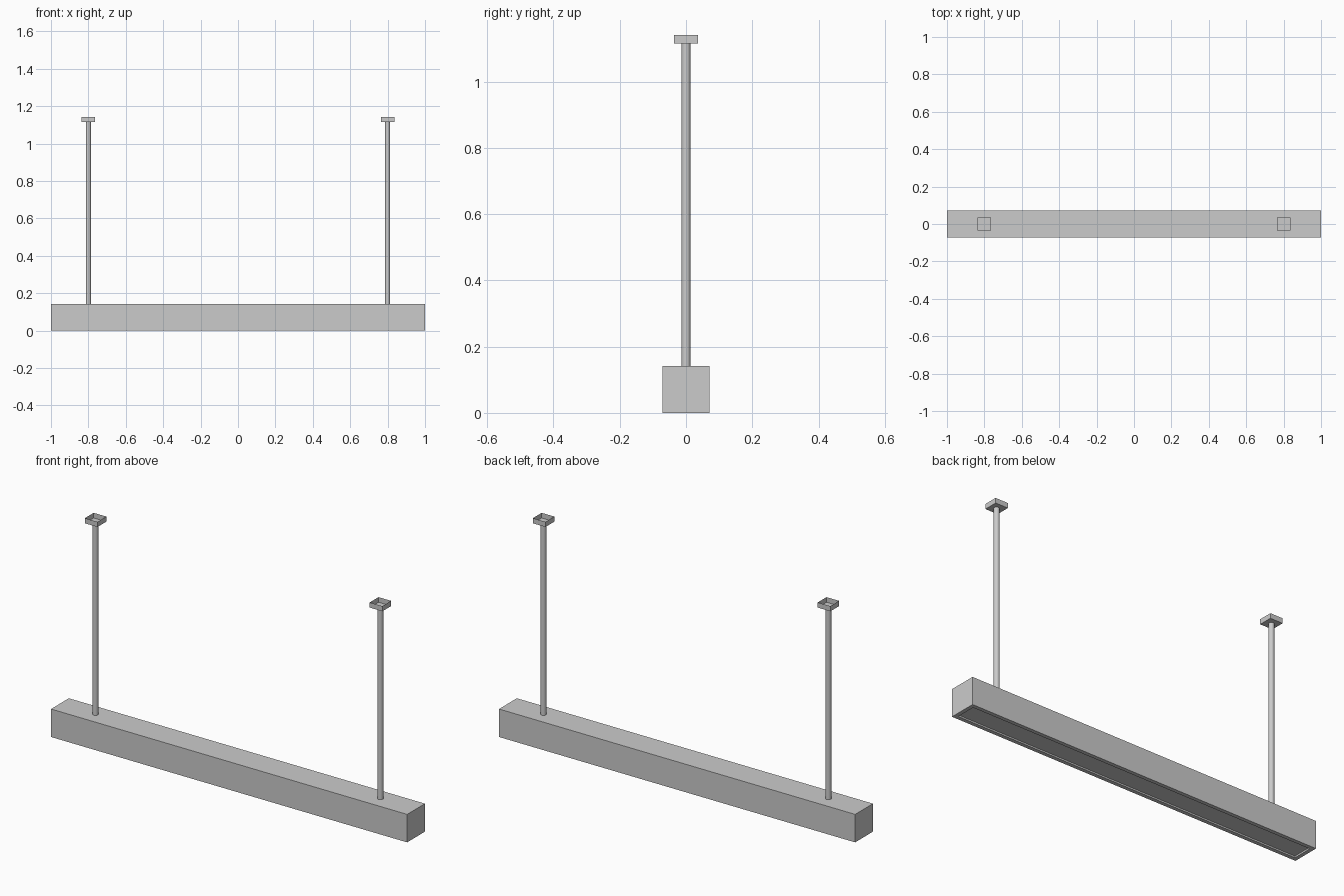
import bpy, bmesh
from mathutils import Matrix, Vector

if "Cube" in bpy.data.objects:
    bpy.data.objects.remove(bpy.data.objects["Cube"])

W, H = 0.143, 0.142        # housing width and height
RIM, RECESS = 0.02, 0.008  # lip around the light opening
ROD_R, ROD_TOP = 0.0135, 1.115
CUP, CUP_H = 0.071, 0.026


def box(bm, centre, size):
    m = Matrix.Translation(centre) @ Matrix.Diagonal((*size, 1))
    bmesh.ops.create_cube(bm, size=1, matrix=m)
    bm.normal_update()


def finish(name, bm):
    mesh = bpy.data.meshes.new(name)
    bm.to_mesh(mesh)
    bm.free()
    obj = bpy.data.objects.new(name, mesh)
    bpy.context.collection.objects.link(obj)
    return obj


# Long housing with a recessed opening underneath
bm = bmesh.new()
box(bm, (0, 0, H / 2), (2, W, H))
under = min(bm.faces, key=lambda f: f.calc_center_median().z)
bmesh.ops.inset_region(bm, faces=[under], thickness=RIM, use_even_offset=True)
ext = bmesh.ops.extrude_face_region(bm, geom=[under])["geom"]
bmesh.ops.translate(bm, vec=Vector((0, 0, RECESS)),
                    verts=[g for g in ext if isinstance(g, bmesh.types.BMVert)])
if under.is_valid:
    bmesh.ops.delete(bm, geom=[under], context='FACES_ONLY')
bmesh.ops.delete(bm, geom=[g for g in ext if isinstance(g, bmesh.types.BMFace)],
                 context='FACES_ONLY')
bmesh.ops.recalc_face_normals(bm, faces=bm.faces)
finish("housing", bm)

# Diffuser panel closing the opening
bm = bmesh.new()
bmesh.ops.create_grid(bm, x_segments=1, y_segments=1, size=0.5,
                      matrix=Matrix.Translation((0, 0, RECESS))
                      @ Matrix.Diagonal((2 - 2 * RIM, W - 2 * RIM, 1, 1)))
bmesh.ops.reverse_faces(bm, faces=bm.faces)
finish("diffuser_panel", bm)

for side, x in (("left", -0.8), ("right", 0.8)):
    # Suspension rod
    bpy.ops.mesh.primitive_cylinder_add(vertices=24, radius=ROD_R, depth=ROD_TOP - H,
                                        location=(x, 0, (ROD_TOP + H) / 2))
    bpy.context.object.name = side + "_rod"
    bpy.ops.object.shade_smooth_by_angle()

    # Open-topped ceiling cup
    bm = bmesh.new()
    box(bm, (x, 0, ROD_TOP + CUP_H / 2), (CUP, CUP, CUP_H))
    top = max(bm.faces, key=lambda f: f.calc_center_median().z)
    bmesh.ops.delete(bm, geom=[top], context='FACES_ONLY')
    finish(side + "_ceiling_cup", bm)
